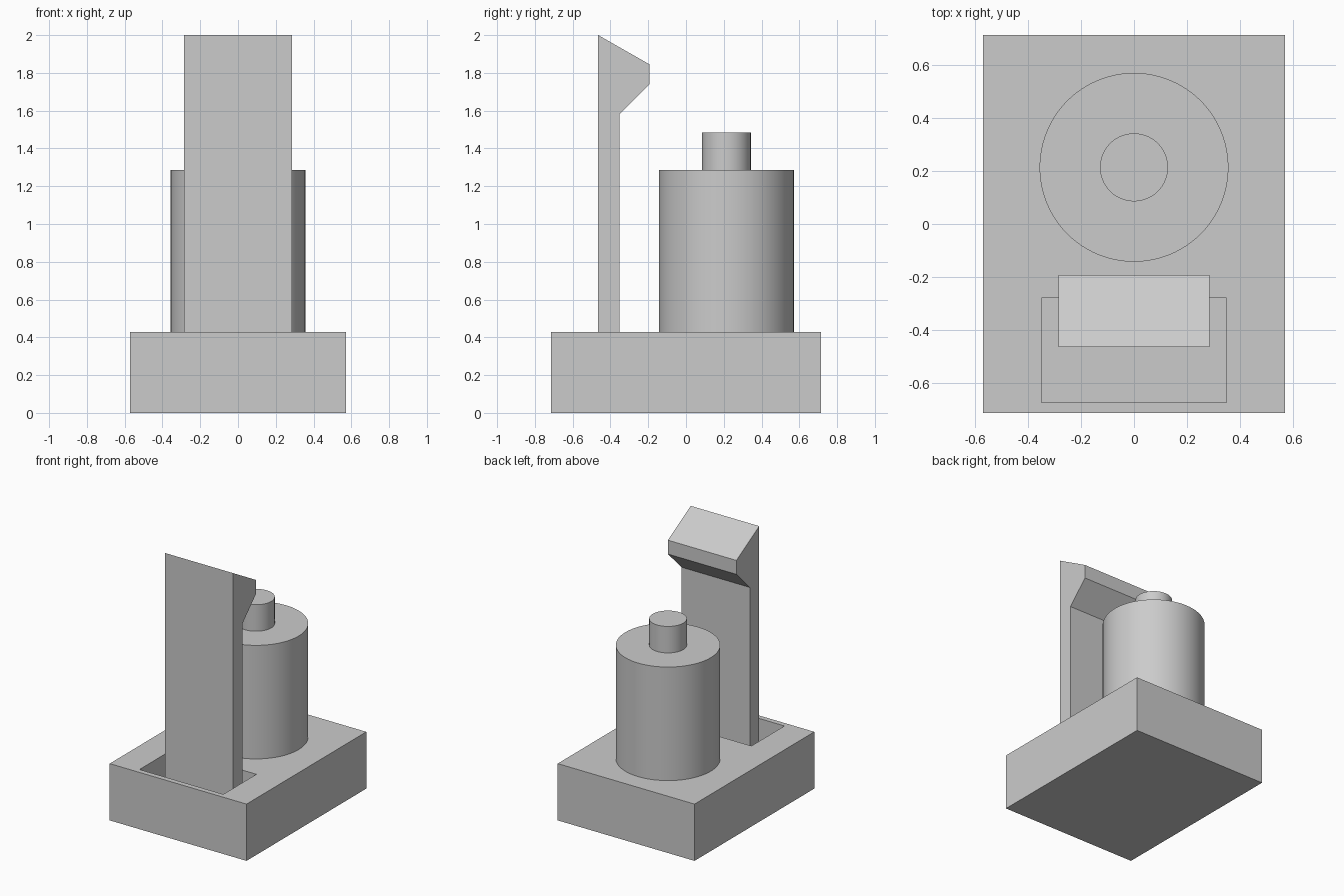
import bpy, bmesh, math

cube = bpy.data.objects.get("Cube")
if cube:
    bpy.data.objects.remove(cube, do_unlink=True)

U = 1 / 7                       # design unit
BASE_TOP = 3 * U
POCKET_FLOOR = U

grey = bpy.data.materials.new("plain grey")
grey.use_nodes = True
grey.diffuse_color = (0.6, 0.6, 0.6, 1)
grey.node_tree.nodes["Principled BSDF"].inputs["Base Color"].default_value = (0.6, 0.6, 0.6, 1)


def finish(name, bm):
    bmesh.ops.recalc_face_normals(bm, faces=bm.faces)
    mesh = bpy.data.meshes.new(name)
    bm.to_mesh(mesh)
    bm.free()
    mesh.materials.append(grey)
    obj = bpy.data.objects.new(name, mesh)
    bpy.context.collection.objects.link(obj)
    return obj


def extrude_profile(name, points, half_width):
    """Extrude a (y, z) outline along x."""
    bm = bmesh.new()
    face = bm.faces.new([bm.verts.new((-half_width, y, z)) for y, z in points])
    new = bmesh.ops.extrude_face_region(bm, geom=[face])["geom"]
    bmesh.ops.translate(bm, vec=(2 * half_width, 0, 0),
                        verts=[v for v in new if isinstance(v, bmesh.types.BMVert)])
    return finish(name, bm)


def lathe(name, profile, centre_y):
    """Spin a (radius, z) outline about a vertical axis."""
    bm = bmesh.new()
    verts = [bm.verts.new((r, centre_y, z)) for r, z in profile]
    edges = [bm.edges.new(pair) for pair in zip(verts, verts[1:])]
    bmesh.ops.spin(bm, geom=verts + edges, cent=(0, centre_y, 0), axis=(0, 0, 1),
                   angle=math.tau, steps=96, use_duplicate=False)
    bmesh.ops.remove_doubles(bm, verts=bm.verts, dist=1e-4)
    obj = finish(name, bm)
    bpy.ops.object.select_all(action='DESELECT')
    obj.select_set(True)
    bpy.context.view_layer.objects.active = obj
    bpy.ops.object.shade_smooth_by_angle(angle=math.radians(30))
    return obj


# Base block with a sunken pocket near the front
bm = bmesh.new()
bmesh.ops.create_cube(bm, size=1)
for v in bm.verts:
    v.co = (v.co.x * 8 * U, v.co.y * 10 * U, (v.co.z + 0.5) * BASE_TOP)
top = max(bm.faces, key=lambda f: f.calc_center_median().z)
bmesh.ops.inset_individual(bm, faces=[top], thickness=0.1)
for v in top.verts:
    v.co.x = math.copysign(0.35, v.co.x)
    v.co.y = -0.28 if v.co.y > 0 else -0.675
pocket = bmesh.ops.extrude_discrete_faces(bm, faces=[top])["faces"][0]
for v in pocket.verts:
    v.co.z = POCKET_FLOOR
finish("base", bm)

# Upright arm with a hooked, bevelled head, standing in the pocket
extrude_profile("hooked_arm", [
    (-0.465, POCKET_FLOOR), (-0.465, 2.0), (-0.193, 1.845),
    (-0.193, 1.74), (-0.353, 1.58), (-0.353, POCKET_FLOOR)], 2 * U)

# Round body and its narrow neck
lathe("round_body", [(0, BASE_TOP), (2.5 * U, BASE_TOP), (2.5 * U, 9 * U), (0, 9 * U)], 1.5 * U)
lathe("neck", [(0, 9 * U), (0.9 * U, 9 * U), (0.9 * U, 10.4 * U), (0, 10.4 * U)], 1.5 * U)
